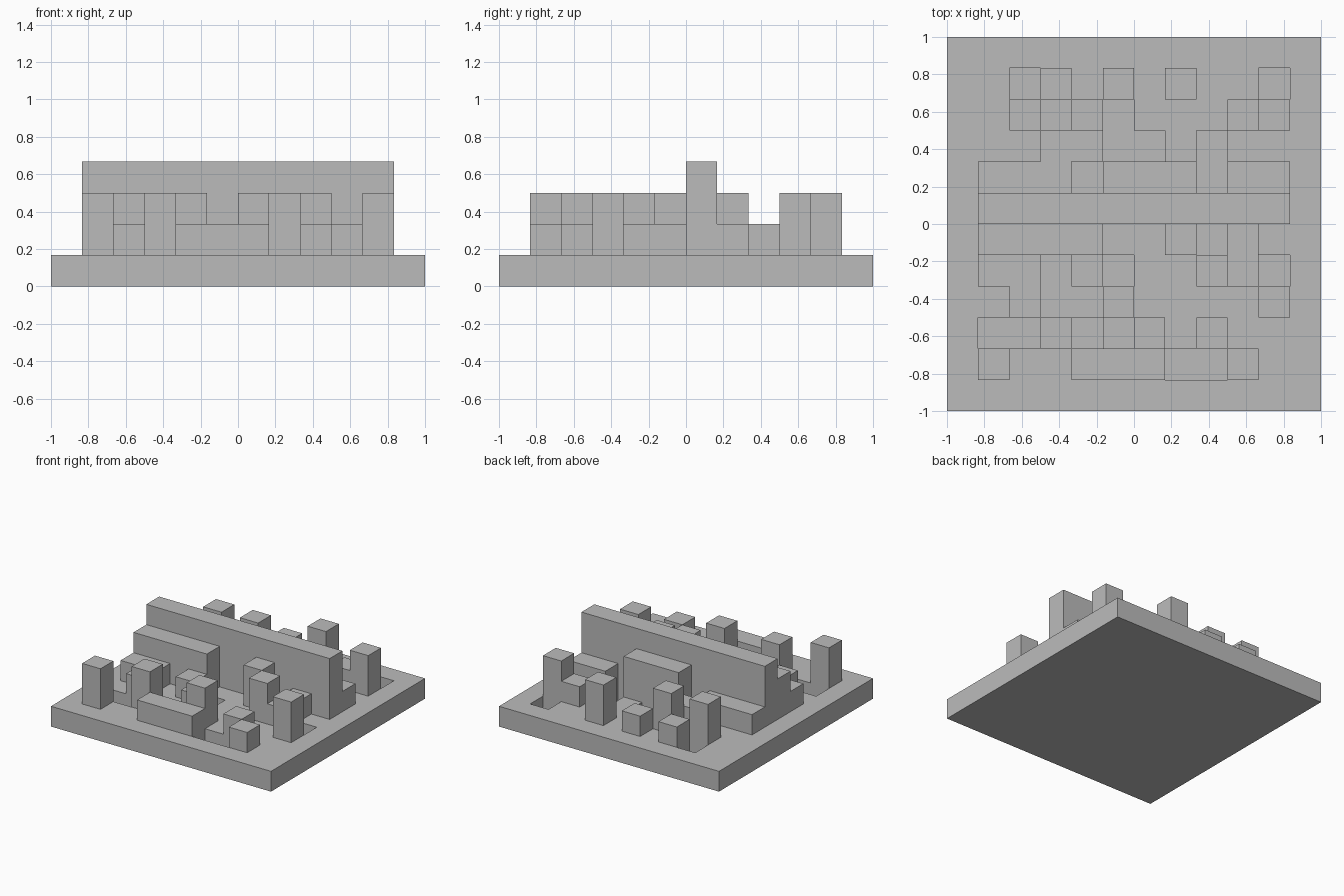
import bpy, bmesh
from mathutils import Vector

cube = bpy.data.objects.get("Cube")
if cube:
    bpy.data.objects.remove(cube, do_unlink=True)

U = 2 / 12            # one grid cell
FLOOR = 0.01          # height of the pit floors

grey = bpy.data.materials.new("light_grey")
grey.use_nodes = True
colour = (0.5, 0.5, 0.5, 1)
grey.diffuse_color = colour
grey.node_tree.nodes["Principled BSDF"].inputs["Base Color"].default_value = colour


def finish(bm, name):
    bmesh.ops.recalc_face_normals(bm, faces=bm.faces)
    mesh = bpy.data.meshes.new(name)
    bm.to_mesh(mesh)
    bm.free()
    mesh.materials.append(grey)
    bpy.context.collection.objects.link(bpy.data.objects.new(name, mesh))


def block(name, col, row, wide, deep, levels):
    """Box standing on the plate, placed and sized in grid cells."""
    bm = bmesh.new()
    bmesh.ops.create_cube(bm, size=1)
    for v in bm.verts:
        v.co = Vector((col - 5 + wide * (v.co.x + 0.5),
                       row - 5 + deep * (v.co.y + 0.5),
                       1 + levels * (v.co.z + 0.5))) * U
    finish(bm, name)


# Base plate: a grid of cells with some sunk into pits
PITS = {(1, 9), (9, 9), (6, 0), (7, 0), (0, 1), (1, 1), (3, 1), (4, 3),
        (9, 3), (4, 8), (4, 7), (5, 7), (7, 7), (7, 6)}
bm = bmesh.new()
bmesh.ops.create_grid(bm, x_segments=12, y_segments=12, size=1)
bmesh.ops.translate(bm, verts=bm.verts, vec=(0, 0, U))


def cell(face):
    c = face.calc_center_median()
    return int((c.x + 1) / U) - 1, int((c.y + 1) / U) - 1


rim = [e for e in bm.edges if e.is_boundary]
sunk = [f for f in bm.faces if cell(f) in PITS]
new = bmesh.ops.extrude_face_region(bm, geom=sunk)["geom"]
bmesh.ops.translate(bm, vec=(0, 0, FLOOR - U),
                    verts=[g for g in new if isinstance(g, bmesh.types.BMVert)])
left_over = [f for f in sunk if f.is_valid]
if left_over:
    bmesh.ops.delete(bm, geom=left_over, context='FACES_ONLY')
skirt = bmesh.ops.extrude_edge_only(bm, edges=rim)["geom"]
bmesh.ops.translate(bm, vec=(0, 0, -U),
                    verts=[g for g in skirt if isinstance(g, bmesh.types.BMVert)])
bmesh.ops.edgeloop_fill(bm, edges=[
    g for g in skirt if isinstance(g, bmesh.types.BMEdge)
    and all(abs(v.co.z) < 0.001 for v in g.verts)])
finish(bm, "base_plate")

# Long walls
block("main_wall", 0, 5, 10, 1, 3)
block("front_ledge", 0, 4, 4, 1, 2)
block("rear_ledge", 4, 6, 3, 1, 2)
block("low_front_wall", 3, 0, 3, 1, 1)

# Low stepped walls
block("front_step", 0, 3, 2, 1, 1)
block("front_step_spur", 1, 2, 1, 1, 1)
block("rear_step", 0, 6, 3, 1, 1)
block("rear_step_spur", 2, 7, 2, 1, 1)
block("rear_end_step", 8, 6, 2, 1, 1)
block("side_step", 8, 3, 1, 2, 1)

# Single-cell pillars and low cubes
for i, (col, row) in enumerate([(0, 0), (2, 1), (5, 1), (9, 2), (7, 3), (6, 4),
                                (1, 8), (3, 8), (9, 8), (6, 9)], 1):
    block(f"pillar_{i}", col, row, 1, 1, 2)
for i, (col, row) in enumerate([(8, 0), (7, 1), (4, 2), (3, 3),
                                (8, 8), (2, 9), (4, 9)], 1):
    block(f"low_cube_{i}", col, row, 1, 1, 1)
